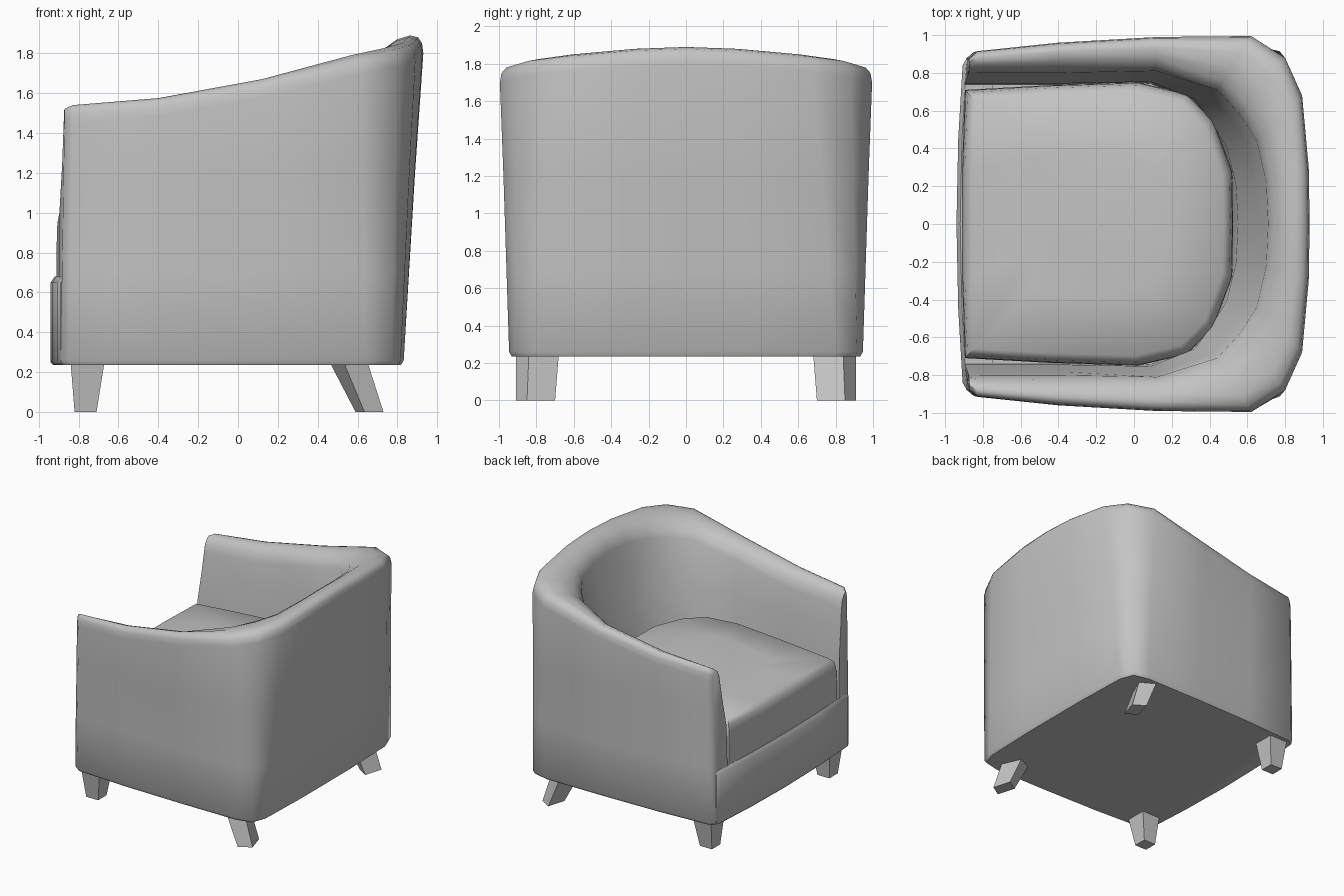
import bpy, bmesh, math
from mathutils import Vector

cube = bpy.data.objects.get("Cube")
if cube:
    bpy.data.objects.remove(cube, do_unlink=True)

mat = bpy.data.materials.new("light_grey")
mat.use_nodes = True
GREY = (0.55, 0.55, 0.55, 1)
mat.diffuse_color = GREY
for node in mat.node_tree.nodes:
    if node.type == 'BSDF_PRINCIPLED':
        node.inputs["Base Color"].default_value = GREY
        node.inputs["Roughness"].default_value = 0.8


def loft(name, rings, closed=True, angle=50):
    """Skin a list of equal rings, cap both ends, and smooth the result."""
    bm = bmesh.new()
    rows = [[bm.verts.new(p) for p in r] for r in rings]
    n = len(rows[0])
    for a, b in zip(rows, rows[1:]):
        for i in range(n if closed else n - 1):
            j = (i + 1) % n
            bm.faces.new((a[i], a[j], b[j], b[i]))
    bm.faces.new(rows[0])
    bm.faces.new(rows[-1])
    if not closed:
        # arm front faces
        bm.faces.new([r[0] for r in rows])
        bm.faces.new([r[-1] for r in rows])
    bmesh.ops.recalc_face_normals(bm, faces=bm.faces)
    mesh = bpy.data.meshes.new(name)
    bm.to_mesh(mesh)
    bm.free()
    mesh.materials.append(mat)
    ob = bpy.data.objects.new(name, mesh)
    bpy.context.scene.collection.objects.link(ob)
    bpy.ops.object.select_all(action='DESELECT')
    ob.select_set(True)
    bpy.context.view_layer.objects.active = ob
    bpy.ops.object.shade_smooth_by_angle(angle=math.radians(angle))


def mirrored(half):
    """Half outline from the front to the back centre, continued on the other side."""
    return half + [(p[0], -p[1], *p[2:]) for p in reversed(half) if p[1] > 0]


# Wrap-around shell: bottom x, y, outer rim x, y, inner rim x, y, rim height
half = [
    (-.89, .875, -.87, .88, -.875, .80, 1.52),
    (-.85, .91, -.83, .915, -.83, .80, 1.54),
    (-.40, .935, -.40, .96, -.40, .80, 1.575),
    (.12, .945, .12, .99, .12, .81, 1.67),
    (.64, .945, .62, .995, .44, .71, 1.79),
    (.77, .915, .80, .88, .56, .58, 1.825),
    (.815, .80, .89, .68, .65, .44, 1.85),
    (.83, .32, .925, .30, .70, .22, 1.88),
    (.83, 0, .93, 0, .71, 0, 1.89),
]
stations = mirrored([(x, y, (a, b), (c, d), z) for x, y, a, b, c, d, z in half])
stations = [(Vector((x, y)), Vector((a, math.copysign(b, y))),
             Vector((c, math.copysign(d, y))), z) for x, y, (a, b), (c, d), z in stations]


def wall(s, z, inset=1.0):
    """Point on the outer wall at a height."""
    p = s[0].lerp(s[1], (z - .235) / (s[3] - .235)) * inset
    return (*p, z)


def rim(s, t, drop):
    """Point on the rolled rim, from outside (0) to inside (1)."""
    return (*s[1].lerp(s[2], t), s[3] - drop)


def inner(s, z, t):
    """Point on the inner wall, sloping in towards the cushion."""
    x, y = s[2]
    return (x - t * .16 * max(0, min(1, x / .6)) - t * .02 * (x < -.8), y * (1 - .07 * t), z)


rings = [[wall(s, .235, .985) for s in stations]]
rings += [[wall(s, z) for s in stations] for z in (.26, .7, 1.2)]
rings += [[rim(s, t, d) for s in stations]
          for t, d in ((0, .09), (.03, .04), (.12, .01), (.3, 0), (.6, .02), (.85, .06), (1, .13))]
rings += [[inner(s, z, t) for s in stations] for z, t in ((1.25, .35), (1.02, 1), (.66, 1.15))]
loft("shell", rings, closed=False)

# Front apron: gently bowed panel below the cushion
ys = [-.87, -.84, -.45, 0, .45, .84, .87]


def apron_ring(z, inset):
    front = [(-.94 + .035 * (y / .87) ** 2 + inset + (.015 if abs(y) > .86 else 0), y, z) for y in ys]
    return front + [(-.75, .84, z), (-.75, -.84, z)]


loft("front_apron", [apron_ring(.235, .015), apron_ring(.25, 0),
                     apron_ring(.65, 0), apron_ring(.68, .02)])

# Seat cushion: rounded back, crowned top rising to the rear
plan = mirrored([(-.895, .71), (-.45, .735), (.02, .75), (.28, .69), (.42, .55), (.52, .28), (.525, 0)])
plan += [(-.91, -.3), (-.91, .3)]


def cushion_ring(scale, drop):
    return [(-.2 + (x + .2) * scale, y * scale,
             1.04 + .065 * (x + .9) / 1.4 - drop) for x, y in plan]


base = [(x, y, .66) for x, y in plan]
loft("seat_cushion", [base, cushion_ring(1.0, .2), cushion_ring(.995, .09),
                      cushion_ring(.98, .04), cushion_ring(.93, .005), cushion_ring(.5, -.02)])


# Tapered legs: corner outlines for the foot and for the top
def box(x0, x1, y0, y1):
    return [(x0, y0), (x1, y0), (x1, y1), (x0, y1)]


def leg(name, foot, top, side):
    loft(name, [[(x, side * y, z) for x, y in pts] for pts, z in ((foot, 0), (top, .25))], angle=20)


for word, side in (("left", 1), ("right", -1)):
    leg("front_leg_" + word, box(-.82, -.71, .72, .83), box(-.84, -.67, .69, .87), side)
    # back legs splay outwards and are turned to the corner
    leg("back_leg_" + word, [(.635, .91), (.73, .85), (.685, .70), (.59, .76)],
        [(.53, .91), (.65, .84), (.58, .68), (.46, .74)], side)
